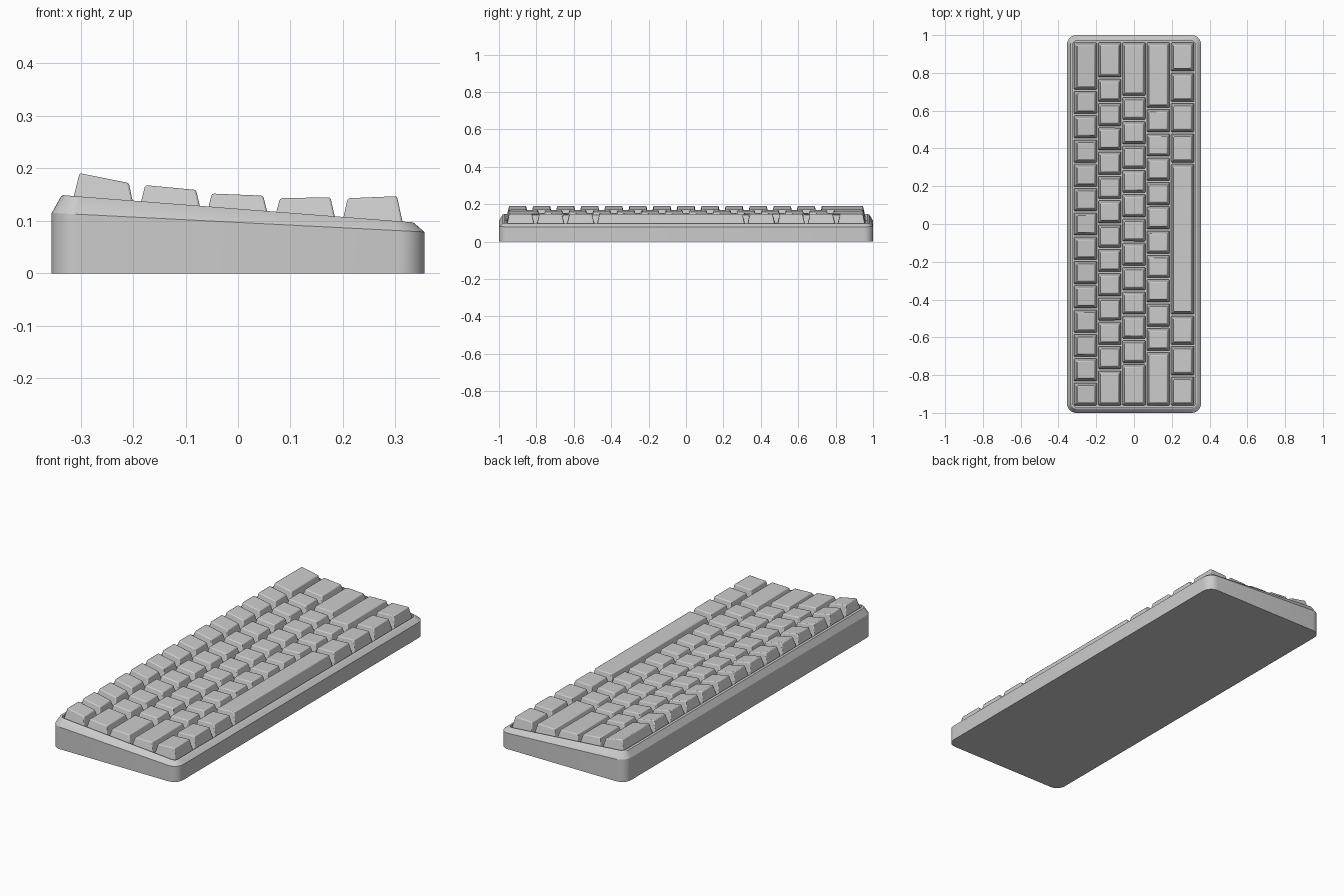
import bpy, bmesh, math

if "Cube" in bpy.data.objects:
    bpy.data.objects.remove(bpy.data.objects["Cube"])

U = 1.93 / 15          # one key unit


def rim_z(x):          # sloping plane of the case rim
    return 0.123 - 0.0776 * x


def finish(bm, name):
    bmesh.ops.recalc_face_normals(bm, faces=bm.faces[:])
    me = bpy.data.meshes.new(name)
    bm.to_mesh(me)
    bm.free()
    ob = bpy.data.objects.new(name, me)
    bpy.context.collection.objects.link(ob)
    return ob


def smooth(ob, angle):
    bpy.ops.object.select_all(action='DESELECT')
    bpy.context.view_layer.objects.active = ob
    ob.select_set(True)
    bpy.ops.object.shade_smooth_by_angle(angle=math.radians(angle))


def ring(bm, hx, hy, r, zf, n=8):
    """Rounded rectangle loop whose height follows zf(x)."""
    vs = []
    for k, (sx, sy) in enumerate([(1, 1), (-1, 1), (-1, -1), (1, -1)]):
        for i in range(n + 1):
            a = math.pi / 2 * (k + i / n)
            x = sx * (hx - r) + r * math.cos(a)
            y = sy * (hy - r) + r * math.sin(a)
            vs.append(bm.verts.new((x, y, zf(x))))
    return vs


# Case: wedge body, chamfered shoulder, narrow rim and sunken key well
bm = bmesh.new()
loops = [
    ring(bm, 0.355, 1.0, 0.05, lambda x: 0),
    ring(bm, 0.355, 1.0, 0.05, lambda x: 0.097 - 0.051 * x),
    ring(bm, 0.337, 0.98, 0.036, lambda x: rim_z(x) - 0.002),
    ring(bm, 0.333, 0.976, 0.032, rim_z),
    ring(bm, 0.324, 0.969, 0.02, rim_z),
    ring(bm, 0.324, 0.969, 0.02, lambda x: rim_z(x) - 0.035),
]
for a, b in zip(loops, loops[1:]):
    for i in range(len(a)):
        j = (i + 1) % len(a)
        bm.faces.new((a[i], a[j], b[j], b[i]))
bm.faces.new(loops[0])
bm.faces.new(loops[-1])
smooth(finish(bm, "case"), 25)

# Key rows: name, key widths in units, sloped top edge (x0, z0, x1, z1)
rows = [
    ("number_row", [1] * 13 + [2], (-0.302, 0.191, -0.208, 0.172)),
    ("upper_row", [1.5] + [1] * 12 + [1.5], (-0.177, 0.168, -0.080, 0.159)),
    ("home_row", [1.75] + [1] * 11 + [2.25], (-0.050, 0.152, 0.048, 0.148)),
    ("lower_row", [2.25] + [1] * 10 + [2.75], (0.080, 0.143, 0.176, 0.145)),
    ("space_row", [1.25] * 3 + [6.25] + [1.25] * 4, (0.209, 0.143, 0.303, 0.147)),
]
for r, (name, widths, (x0, z0, x1, z1)) in enumerate(rows):
    bm = bmesh.new()
    cx = (r - 2) * U
    y = -7.5 * U
    for w in widths:
        ya, yb = y, y + w * U
        y = yb
        # tapered keycap
        bx0, bx1 = cx - 0.061, cx + 0.061
        base = [(bx0, ya + .004), (bx1, ya + .004), (bx1, yb - .004), (bx0, yb - .004)]
        top = [(x0, ya + .019, z0), (x1, ya + .019, z1),
               (x1, yb - .019, z1), (x0, yb - .019, z0)]
        lo = [bm.verts.new((px, py, rim_z(px) - 0.022)) for px, py in base]
        hi = [bm.verts.new(p) for p in top]
        bm.faces.new(lo[::-1])
        bm.faces.new(hi)
        for i in range(4):
            j = (i + 1) % 4
            bm.faces.new((lo[i], lo[j], hi[j], hi[i]))
    ob = finish(bm, name)
    bev = ob.modifiers.new("soft_edges", 'BEVEL')
    bev.width = 0.004
    bev.segments = 2
    smooth(ob, 35)
